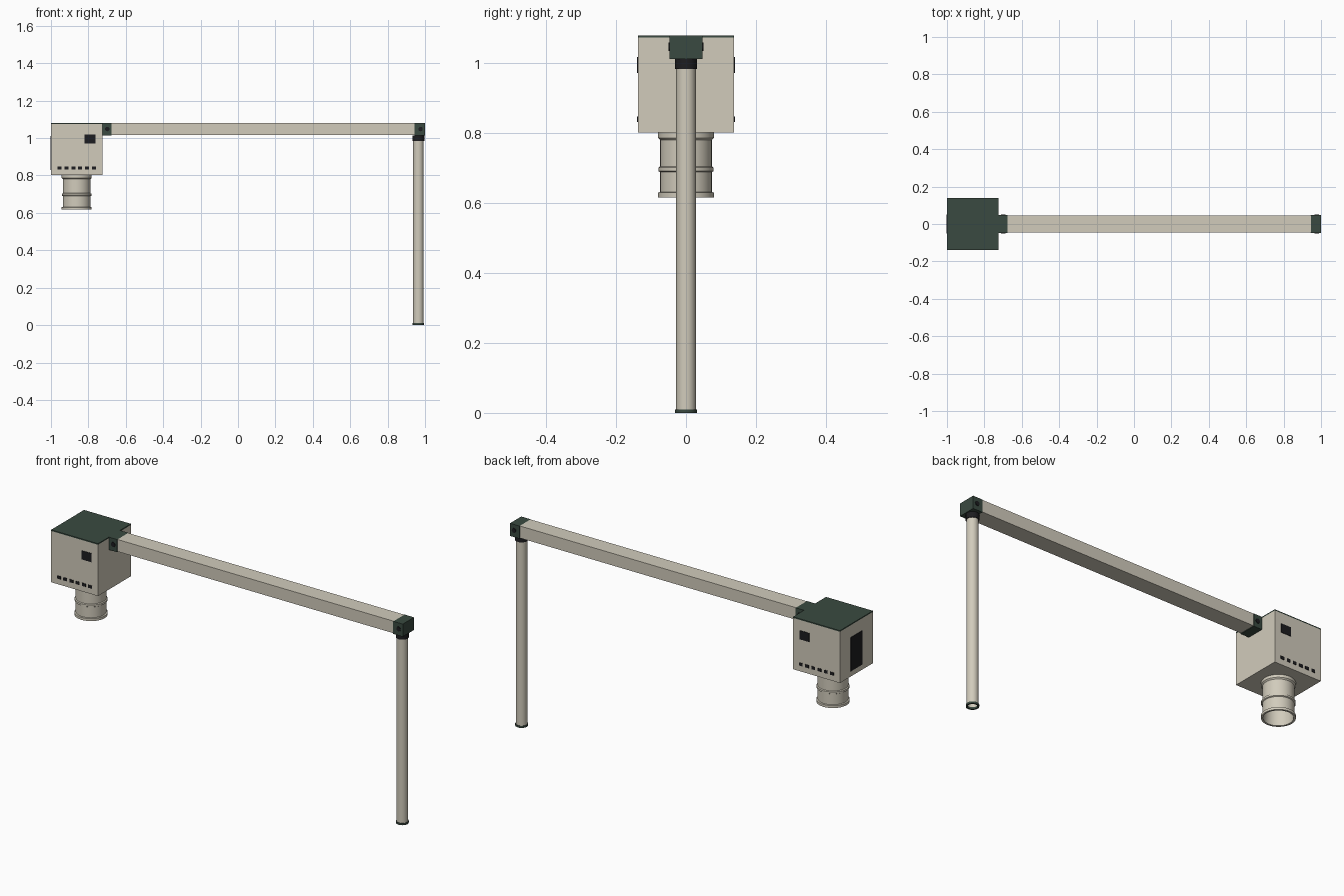
import bpy, bmesh, math

if "Cube" in bpy.data.objects:
    bpy.data.objects.remove(bpy.data.objects["Cube"])


def material(name, rgb):
    m = bpy.data.materials.new(name)
    m.diffuse_color = (*rgb, 1.0)
    m.use_nodes = True
    m.node_tree.nodes["Principled BSDF"].inputs["Base Color"].default_value = m.diffuse_color
    return m


CREAM = material("cream_paint", (0.64, 0.60, 0.50))
GREEN = material("dark_green", (0.042, 0.068, 0.052))
BLACK = material("near_black", (0.012, 0.012, 0.014))


def finish(name, bm, mat, smooth=False):
    bmesh.ops.recalc_face_normals(bm, faces=bm.faces)
    mesh = bpy.data.meshes.new(name)
    bm.to_mesh(mesh)
    bm.free()
    ob = bpy.data.objects.new(name, mesh)
    bpy.context.collection.objects.link(ob)
    mesh.materials.append(mat)
    if smooth:
        bpy.ops.object.select_all(action='DESELECT')
        ob.select_set(True)
        bpy.context.view_layer.objects.active = ob
        bpy.ops.object.shade_smooth_by_angle(angle=math.radians(35))
    return ob


def box(name, x, y, z, mat):
    """Box from (min, max) ranges on each axis."""
    bm = bmesh.new()
    bmesh.ops.create_cube(bm, size=1.0)
    for v in bm.verts:
        for i, (lo, hi) in enumerate((x, y, z)):
            v.co[i] = lo if v.co[i] < 0 else hi
    return finish(name, bm, mat)


def lathe(name, cx, profile, mat, sides=32):
    """Closed (radius, height) profile turned about a vertical axis at x = cx."""
    bm = bmesh.new()
    rings = []
    for k in range(sides):
        a = 2 * math.pi * k / sides
        rings.append([bm.verts.new((cx + r * math.cos(a), r * math.sin(a), z))
                      for r, z in profile])
    n = len(profile)
    for k in range(sides):
        p, q = rings[k], rings[(k + 1) % sides]
        for i in range(n):
            j = (i + 1) % n
            bm.faces.new((p[i], q[i], q[j], p[j]))
    return finish(name, bm, mat, True)


def bolt(name, x, z, side):
    bm = bmesh.new()
    bmesh.ops.create_cone(bm, cap_ends=True, segments=12, radius1=0.012,
                          radius2=0.012, depth=0.006)
    for v in bm.verts:
        px, py, pz = v.co
        v.co = (x + px, side * 0.047 + pz, z + py)
    return finish(name, bm, BLACK, True)


# housing and its roof plate
box("housing", (-1.0, -0.725), (-0.138, 0.138), (0.802, 1.074), CREAM)
box("housing_roof", (-1.0, -0.725), (-0.138, 0.138), (1.074, 1.08), GREEN)

# door plate on the outer end
box("housing_door", (-1.002, -0.998), (-0.05, 0.05), (0.83, 1.01), BLACK)

# windows and vent slots on both long sides
for side, label in ((-1, "front"), (1, "back")):
    ys = sorted((side * 0.136, side * 0.14))
    box(label + "_window", (-0.82, -0.763), ys, (0.972, 1.019), BLACK)
    for i in range(6):
        c = -0.954 + i * 0.0367
        box(f"{label}_vent_{i + 1}", (c - 0.0105, c + 0.0105), ys,
            (0.832, 0.848), BLACK)

# flanged open chute under the housing
lathe("chute", -0.8625, [
    (0.066, 0.802), (0.080, 0.802), (0.080, 0.787), (0.074, 0.781),
    (0.074, 0.705), (0.079, 0.702), (0.079, 0.692), (0.074, 0.689),
    (0.074, 0.632), (0.080, 0.630), (0.080, 0.617), (0.070, 0.617)], CREAM, 40)

# horizontal beam with a bracket at each end
box("beam", (-0.677, 0.945), (-0.045, 0.045), (1.016, 1.08), CREAM)
box("inner_bracket", (-0.725, -0.676), (-0.047, 0.047), (1.013, 1.08), GREEN)
box("outer_bracket", (0.944, 1.0), (-0.047, 0.047), (1.013, 1.08), GREEN)
for side, label in ((-1, "front"), (1, "back")):
    bolt(label + "_inner_bolt", -0.699, 1.048, side)
    bolt(label + "_outer_bolt", 0.976, 1.048, side)

# hollow post with a collar on top and a rim at the foot
POST_X = 0.9645
lathe("post", POST_X, [(0.024, 0.002), (0.028, 0.002),
                       (0.028, 0.99), (0.024, 0.99)], CREAM)
lathe("post_collar", POST_X, [(0.022, 0.984), (0.0315, 0.984),
                              (0.0315, 1.013), (0.022, 1.013)], BLACK, 16)
lathe("post_foot_rim", POST_X, [(0.0235, 0.0), (0.031, 0.0),
                                (0.031, 0.01), (0.0235, 0.01)], GREEN)
